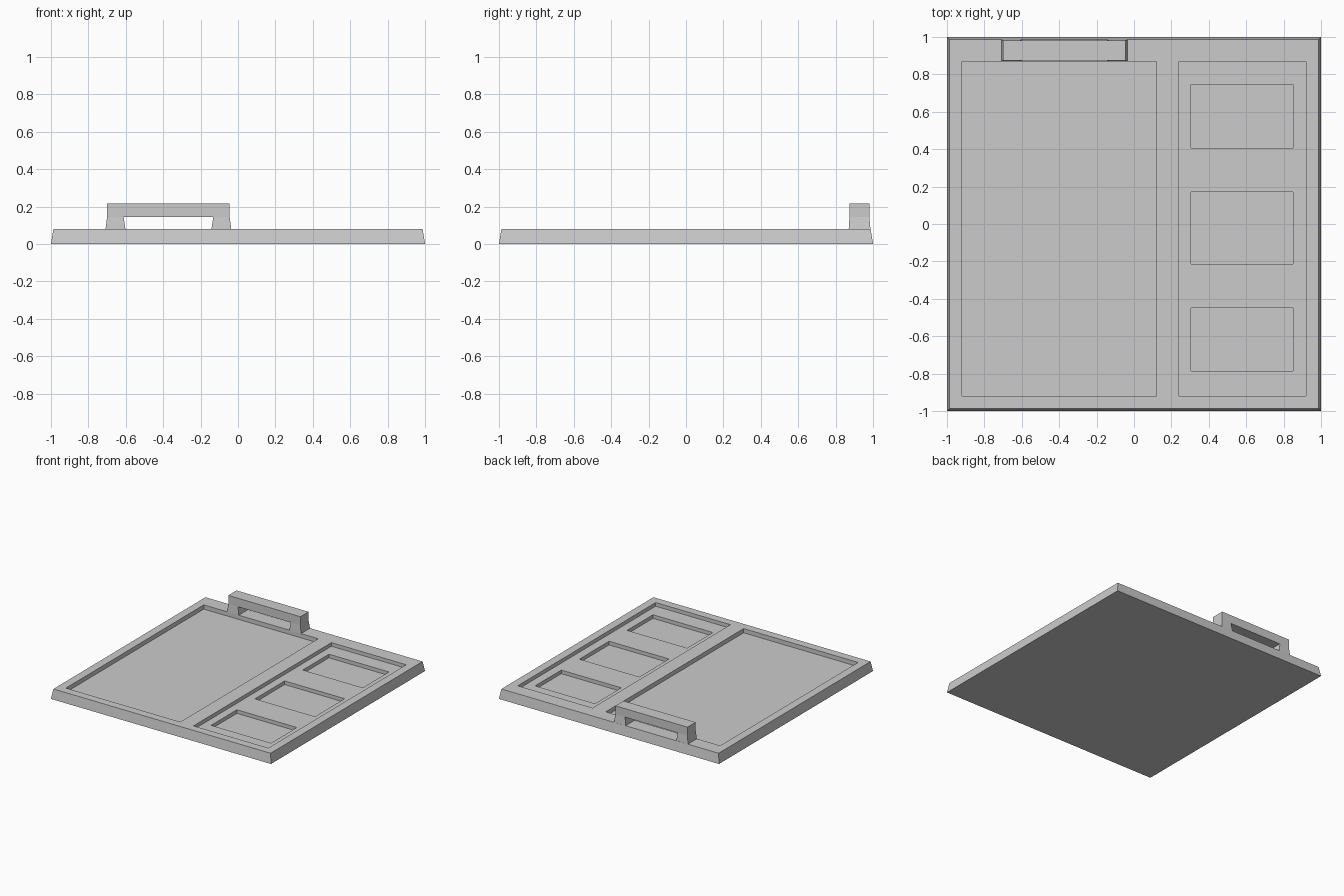
import bpy, bmesh

if "Cube" in bpy.data.objects:
    bpy.data.objects.remove(bpy.data.objects["Cube"])


def finish(name, bm):
    bmesh.ops.recalc_face_normals(bm, faces=bm.faces[:])
    mesh = bpy.data.meshes.new(name)
    bm.to_mesh(mesh)
    bm.free()
    obj = bpy.data.objects.new(name, mesh)
    bpy.context.collection.objects.link(obj)
    return obj


def add_block(bm, low, high, z0, z1):
    """Six-sided block; low and high are (x0, x1, y0, y1) at z0 and z1."""
    rings = []
    for (x0, x1, y0, y1), z in ((low, z0), (high, z1)):
        rings.append([bm.verts.new((x, y, z)) for x, y in
                      ((x0, y0), (x1, y0), (x1, y1), (x0, y1))])
    a, b = rings
    bm.faces.new(a[::-1])
    bm.faces.new(b)
    for i in range(4):
        j = (i + 1) % 4
        bm.faces.new((a[i], a[j], b[j], b[i]))


# Bevelled-side base slab
bm = bmesh.new()
add_block(bm, (-1, 1, -1, 1), (-0.987, 0.987, -0.987, 0.987), 0, 0.08)
base = finish("tray_base", bm)

# Pockets: large panel, side column, then three deeper wells in the column
pockets = [
    ("large_pocket", (-0.92, 0.12, -0.92, 0.87), 0.045),
    ("side_pocket", (0.24, 0.92, -0.92, 0.87), 0.05),
]
for i, (y0, y1) in enumerate(((-0.785, -0.45), (-0.215, 0.17), (0.405, 0.745))):
    pockets.append((f"well_{i + 1}", (0.305, 0.85, y0, y1), 0.02))

for name, rect, floor in pockets:
    bm = bmesh.new()
    add_block(bm, rect, rect, floor, 0.12)
    cutter = finish(name + "_cutter", bm)
    cutter.hide_render = True
    cutter.display_type = 'WIRE'
    mod = base.modifiers.new(name, 'BOOLEAN')
    mod.operation = 'DIFFERENCE'
    mod.solver = 'EXACT'
    mod.object = cutter

# Handle: straight bar with two legs that flare at the foot
bm = bmesh.new()
bar = (-0.70, -0.045, 0.874, 0.98)
add_block(bm, bar, bar, 0.145, 0.215)
for top_x, foot_x in (((-0.70, -0.612), (-0.708, -0.602)),
                      ((-0.132, -0.045), (-0.142, -0.036))):
    add_block(bm, (*foot_x, 0.87, 0.986), (*top_x, 0.874, 0.98), 0.08, 0.145)
finish("handle", bm)
